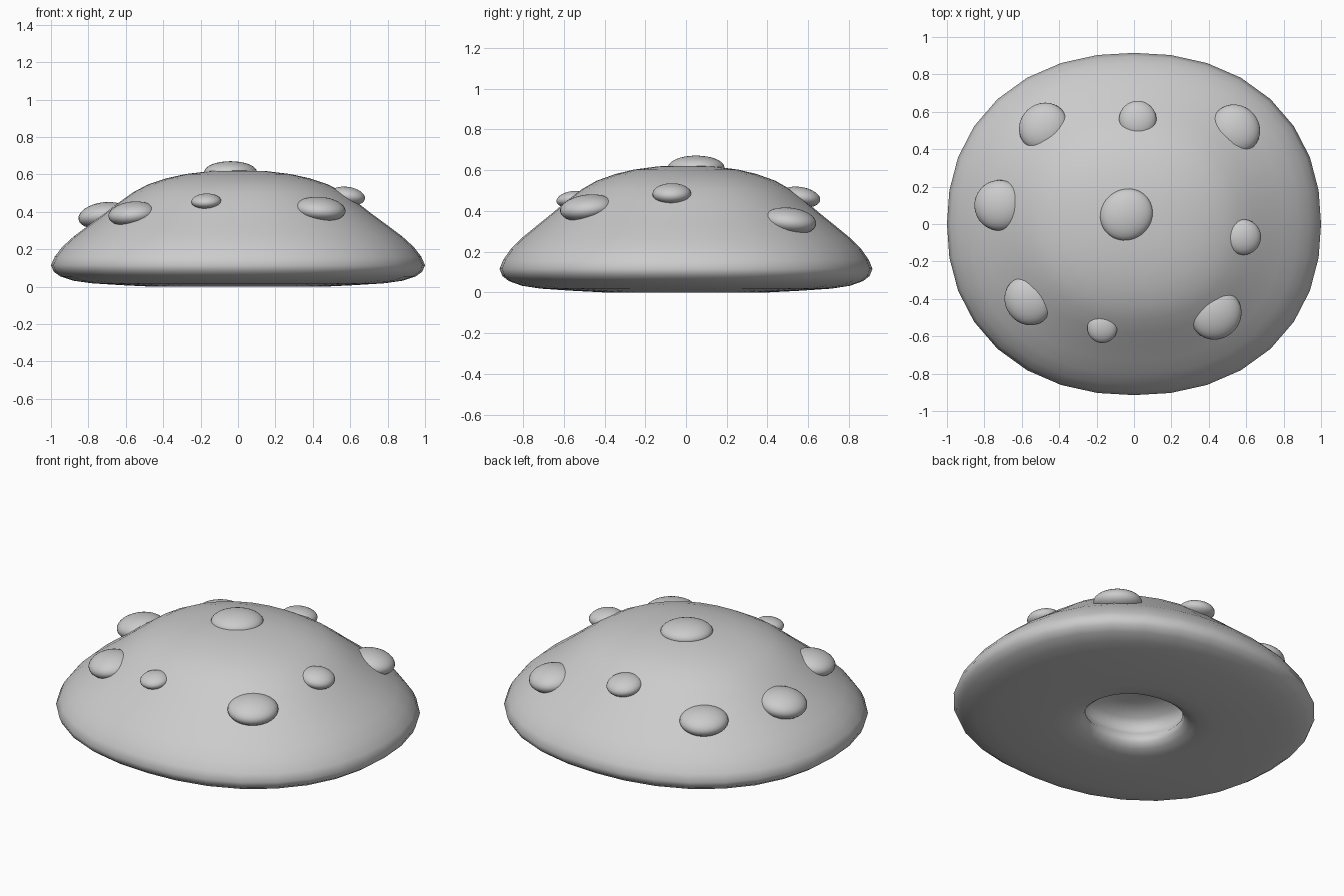
import bpy, bmesh, math
from mathutils import Vector, Matrix
from mathutils.bvhtree import BVHTree

if "Cube" in bpy.data.objects:
    bpy.data.objects.remove(bpy.data.objects["Cube"])

Y_SCALE = 0.915
FULLNESS = 2.2          # superellipse exponent of the cap outline


def finish(bm, name):
    me = bpy.data.meshes.new(name)
    bm.to_mesh(me)
    bm.free()
    for p in me.polygons:
        p.use_smooth = True
    ob = bpy.data.objects.new(name, me)
    bpy.context.collection.objects.link(ob)
    return ob


# Cap: revolved profile (radius, height), from crown over the rim into the stem socket
profile = [(0, .623), (.15, .618), (.28, .602), (.38, .58), (.48, .547), (.56, .505),
           (.64, .448), (.72, .386), (.80, .327), (.88, .267), (.94, .212), (.98, .16),
           (1, .115), (.985, .08), (.95, .055), (.88, .032), (.78, .018), (.62, .008),
           (.45, 0), (.36, .006), (.31, .022), (.28, .045), (.27, .075), (.295, .11),
           (.31, .15), (.28, .2), (.17, .235), (0, .25)]
bm = bmesh.new()
verts = [bm.verts.new((r, 0, z)) for r, z in profile]
edges = [bm.edges.new(pair) for pair in zip(verts, verts[1:])]
bmesh.ops.spin(bm, geom=verts + edges, cent=(0, 0, 0), axis=(0, 0, 1),
               angle=math.tau, steps=32, use_duplicate=False)
bmesh.ops.remove_doubles(bm, verts=bm.verts, dist=1e-4)
for v in bm.verts:      # slightly squarish, narrower front to back
    t = math.atan2(v.co.y, v.co.x)
    f = (abs(math.cos(t)) ** FULLNESS + abs(math.sin(t)) ** FULLNESS) ** (-1 / FULLNESS)
    v.co.x *= f
    v.co.y *= f * Y_SCALE
bmesh.ops.recalc_face_normals(bm, faces=bm.faces)
surface = BVHTree.FromBMesh(bm)
finish(bm, "mushroom_cap")

# Spots: x, y, half width around the cap, half width outward, half height, lift
spots = [(-.04, .05, .145, .135, .058, -.008),
         (-.485, .52, .135, .125, .065, -.01),
         (.02, .56, .10, .10, .05, 0),
         (.545, .51, .135, .125, .065, -.01),
         (.585, -.07, .095, .095, .05, 0),
         (.44, -.485, .14, .13, .065, -.01),
         (-.17, -.557, .08, .08, .04, 0),
         (-.565, -.41, .135, .125, .065, -.01),
         (-.72, .10, .135, .135, .07, 0)]
up = Vector((0, 0, 1))
for i, (x, y, a, b, h, lift) in enumerate(spots):
    loc, normal, _, _ = surface.ray_cast(Vector((x, y, 2)), -up)
    normal = up if i == 0 else up.lerp(normal, .25).normalized()   # only a slight tilt
    around = up.cross(Vector((x, y, 0)))
    around = (around - normal * around.dot(normal)).normalized()
    outward = normal.cross(around)
    rot = Matrix((around, outward, normal)).transposed().to_4x4()
    bm = bmesh.new()
    bmesh.ops.create_uvsphere(bm, u_segments=32, v_segments=16, radius=1)
    bm.transform(Matrix.Translation(loc + up * lift) @ rot @ Matrix.Diagonal((a, b, h, 1)))
    finish(bm, f"spot_{i + 1}")
